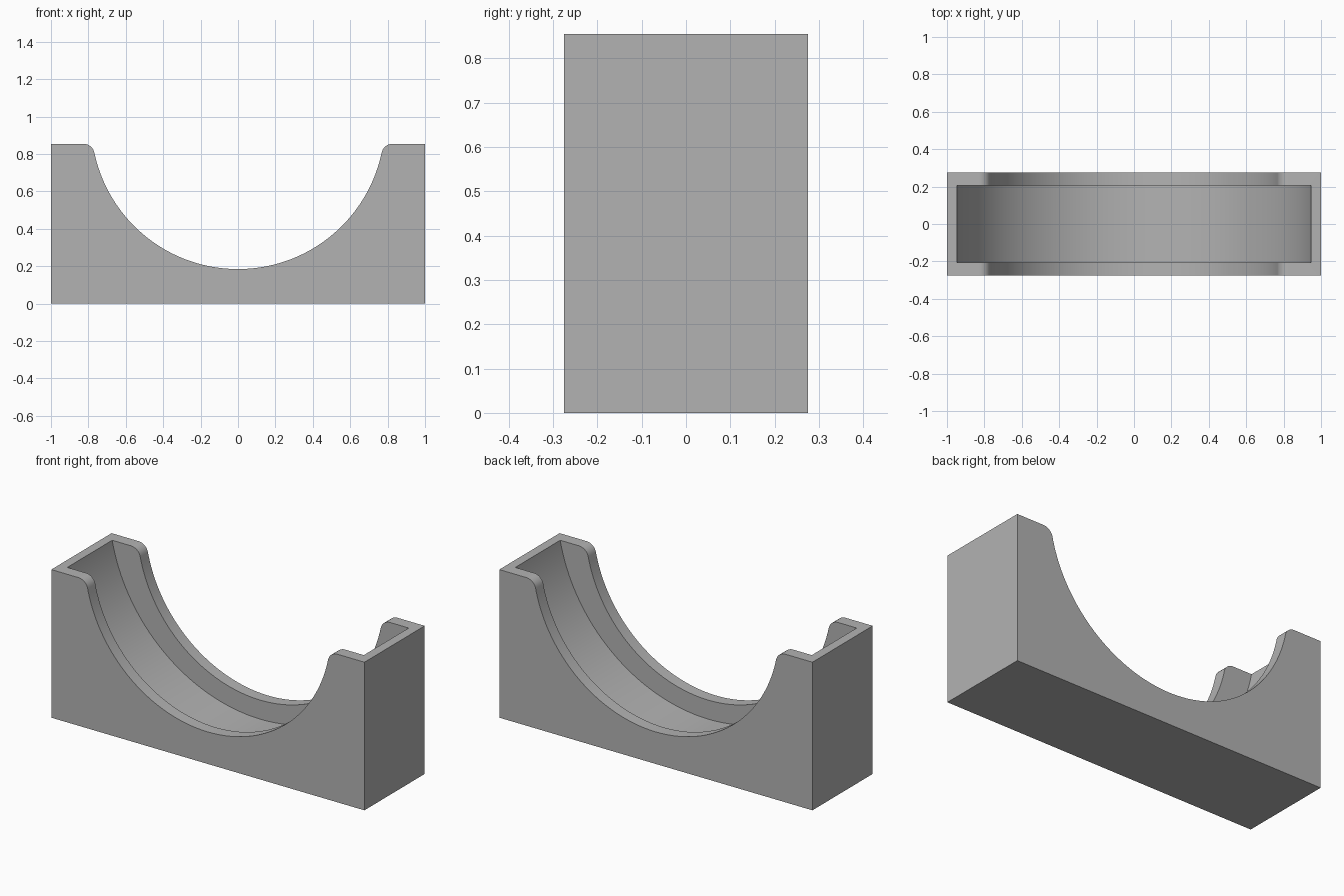
import bpy, bmesh
from math import sin, cos, pi, sqrt, atan2

old = bpy.data.objects.get("Cube")
if old:
    bpy.data.objects.remove(old, do_unlink=True)

HALF_DEPTH, HEIGHT = 0.275, 0.855
SADDLE_R, SADDLE_Z, FILLET = 0.785, 0.97, 0.06
GROOVE_R, GROOVE_Z, GROOVE_DEPTH = 0.965, 1.04, 0.41

grey = bpy.data.materials.new("plain grey")
grey.use_nodes = True
colour = (0.45, 0.45, 0.45, 1)
grey.diffuse_color = colour
grey.node_tree.nodes["Principled BSDF"].inputs["Base Color"].default_value = colour


def arc(cx, cz, r, start, end, steps):
    angles = [start + (end - start) * i / steps for i in range(steps + 1)]
    return [(cx + r * cos(a), cz + r * sin(a)) for a in angles]


# Right half of the front outline: saddle arc, rounded lip, top corner, base corner
lip_z = HEIGHT - FILLET
lip_x = sqrt((SADDLE_R + FILLET) ** 2 - (SADDLE_Z - lip_z) ** 2)
meet = atan2(lip_z - SADDLE_Z, lip_x)
half = arc(0, SADDLE_Z, SADDLE_R, -pi / 2, meet, 40)
half += arc(lip_x, lip_z, FILLET, meet + pi, pi / 2, 10)[1:]
half += [(1, HEIGHT), (1, 0)]
outline = half + [(-x, z) for x, z in reversed(half[1:])]

# Cradle block: the outline extruded from front to back
bm = bmesh.new()
front = bm.faces.new([bm.verts.new((x, -HALF_DEPTH, z)) for x, z in outline])
extruded = bmesh.ops.extrude_face_region(bm, geom=[front], use_keep_orig=True)
moved = [v for v in extruded["geom"] if isinstance(v, bmesh.types.BMVert)]
bmesh.ops.translate(bm, verts=moved, vec=(0, 2 * HALF_DEPTH, 0))
bmesh.ops.recalc_face_normals(bm, faces=bm.faces)
mesh = bpy.data.meshes.new("cradle_block")
bm.to_mesh(mesh)
bm.free()
mesh.materials.append(grey)
block = bpy.data.objects.new("cradle_block", mesh)
bpy.context.collection.objects.link(block)

# Round groove between the two side walls
bpy.ops.mesh.primitive_cylinder_add(vertices=160, radius=GROOVE_R, depth=GROOVE_DEPTH,
                                    location=(0, 0, GROOVE_Z), rotation=(pi / 2, 0, 0))
cutter = bpy.context.object
cutter.name = "groove_cutter"
cutter.hide_render = True
cutter.data.materials.append(grey)

bpy.ops.object.select_all(action="DESELECT")
block.select_set(True)
bpy.context.view_layer.objects.active = block
cut = block.modifiers.new("groove", "BOOLEAN")
cut.operation = "DIFFERENCE"
cut.solver = "EXACT"
cut.object = cutter
bpy.ops.object.modifier_apply(modifier=cut.name)
bpy.data.objects.remove(cutter, do_unlink=True)
bpy.ops.object.shade_smooth_by_angle(angle=pi / 6)
